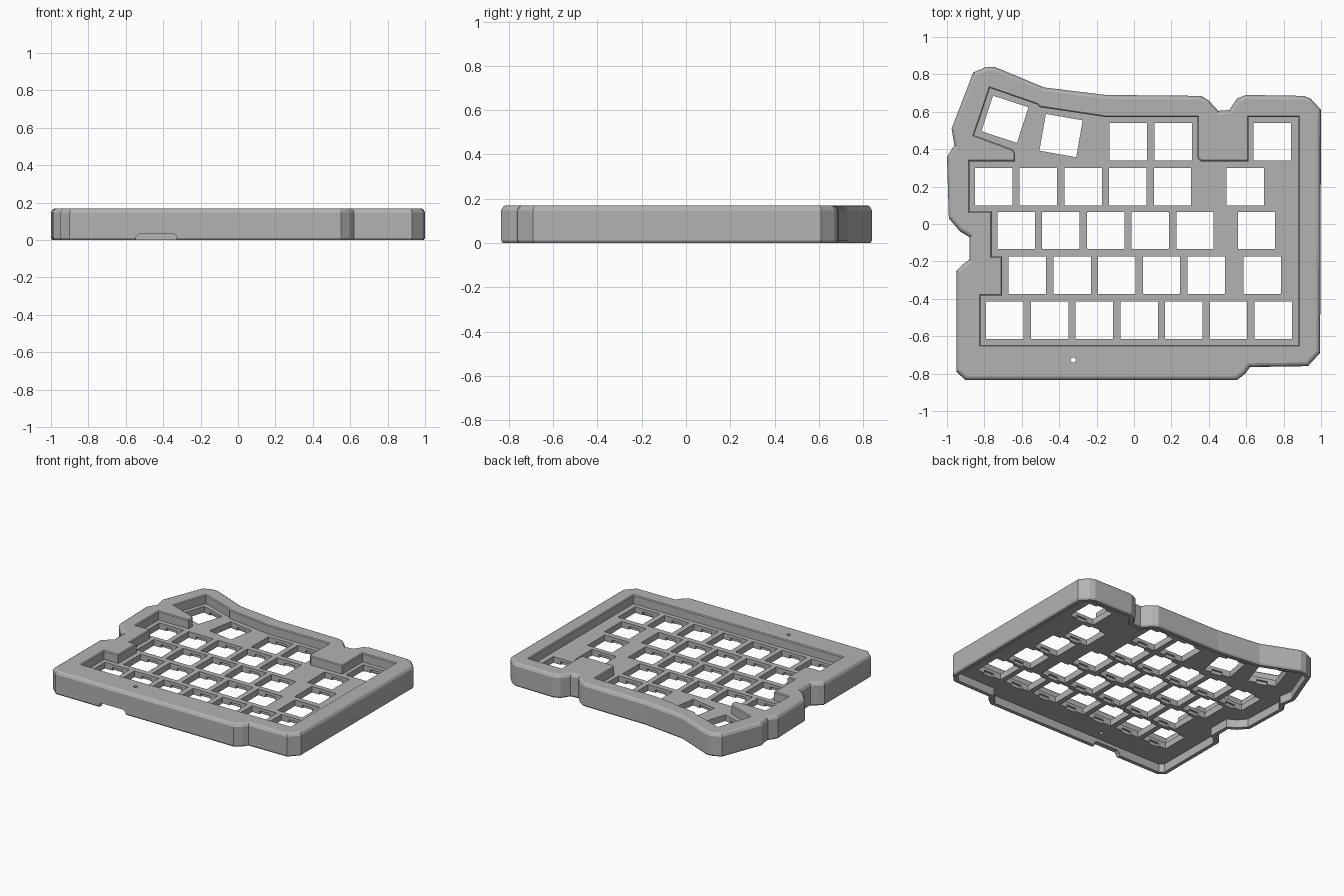
import bpy, bmesh
from math import radians, cos, sin, pi
from mathutils import Vector

old = bpy.data.objects.get("Cube")
if old:
    bpy.data.objects.remove(old, do_unlink=True)

HEIGHT, PLATE_TOP, PLATE_BOTTOM = 0.17, 0.105, 0.06
KEY, PITCH = 0.2, 0.239

grey = bpy.data.materials.new("case grey")
grey.use_nodes = True
grey.diffuse_color = (0.45, 0.45, 0.45, 1)
grey.node_tree.nodes["Principled BSDF"].inputs["Base Color"].default_value = (0.45, 0.45, 0.45, 1)


def inset(points, d):
    """Offset a clockwise outline inwards by d with mitred corners."""
    pts = [Vector(p) for p in points]
    result = []
    for i, p in enumerate(pts):
        a = (p - pts[i - 1]).normalized()
        b = (pts[(i + 1) % len(pts)] - p).normalized()
        n1, n2 = Vector((a.y, -a.x)), Vector((b.y, -b.x))
        result.append(p + (n1 + n2) * d / (1 + n1.dot(n2)))
    return result


def add_loft(bm, outline, levels):
    """Closed solid through copies of a clockwise outline at (z, inset) levels."""
    rings = [[bm.verts.new((p.x, p.y, z)) for p in inset(outline, d)] for z, d in levels]
    bm.faces.new(rings[0])
    bm.faces.new(rings[-1][::-1])
    for low, high in zip(rings, rings[1:]):
        for i in range(len(low)):
            bm.faces.new((low[i], low[i - 1], high[i - 1], high[i]))


def make_object(name, solids):
    bm = bmesh.new()
    for outline, levels in solids:
        add_loft(bm, outline, levels)
    bm.normal_update()
    mesh = bpy.data.meshes.new(name)
    bm.to_mesh(mesh)
    bm.free()
    mesh.materials.append(grey)
    obj = bpy.data.objects.new(name, mesh)
    bpy.context.collection.objects.link(obj)
    return obj


def cut(target, name, solids):
    cutter = make_object(name, solids)
    cutter.hide_render = True
    mod = target.modifiers.new(name, 'BOOLEAN')
    mod.operation, mod.solver, mod.object = 'DIFFERENCE', 'EXACT', cutter
    bpy.context.view_layer.objects.active = target
    bpy.ops.object.modifier_apply(modifier=mod.name)
    bpy.data.objects.remove(cutter, do_unlink=True)


def rectangle(x, y, w, h, degrees=0):
    c, s = cos(radians(degrees)), sin(radians(degrees))
    corners = [(-w / 2, -h / 2), (-w / 2, h / 2), (w / 2, h / 2), (w / 2, -h / 2)]
    return [(x + u * c - v * s, y + u * s + v * c) for u, v in corners]


# Outer shell outline, clockwise from the rear corner
outline = [(-.86, .81), (-.79, .84), (-.745, .84), (-.48, .73), (-.15, .69),
           (.36, .685), (.40, .66), (.45, .605), (.51, .61), (.55, .67),
           (.60, .69), (.91, .685), (.945, .67), (1, .61), (.995, -.69),
           (.93, -.76), (.62, -.765), (.595, -.80), (.55, -.835), (-.90, -.835),
           (-.95, -.79), (-.95, -.25), (-.92, -.22), (-.88, -.19), (-.88, -.07),
           (-.93, -.04), (-.99, .03), (-1, .36), (-.96, .42), (-.975, .51)]
case = make_object("keyboard_case", [(outline, [
    (0, .008), (.012, 0), (HEIGHT - .022, 0), (HEIGHT - .006, .009), (HEIGHT, .02)])])

# Stepped recess around the keys
recess = [(-.77, .727), (-.52, .64), (-.505, .625), (-.15, .572), (.34, .572),
          (.34, .352), (.357, .335), (.612, .335), (.612, .572),
          (.88, .572), (.88, -.647), (-.82, -.647), (-.82, -.383), (-.705, -.383),
          (-.705, -.173), (-.76, -.173), (-.76, .067), (-.88, .067), (-.88, .335),
          (-.635, .335), (-.635, .375), (-.65, .4), (-.855, .475)]
cut(case, "key_recess", [(recess, [
    (PLATE_TOP, 0), (HEIGHT - .006, 0), (HEIGHT + .01, -.016)])])

# Hollow underside
cut(case, "underside_cavity", [(outline, [(-.1, .035), (PLATE_BOTTOM, .035)])])

# Switch openings: (first x, y, count) rows, single keys and the two angled keys
rows = [(-.03, .44, 2), (-.75, .20, 5), (-.63, -.035, 5), (-.57, -.275, 5), (-.69, -.515, 7)]
keys = [(x + i * PITCH, y, 0) for x, y, n in rows for i in range(n)]
keys += [(.74, .44, 0), (.595, .20, 0), (.655, -.035, 0), (.685, -.275, 0)]
keys += [(-.69, .56, -18), (-.39, .473, -10)]
cut(case, "switch_holes", [(rectangle(x, y, KEY, KEY, a), [(0.02, 0), (.13, 0)])
                           for x, y, a in keys])

# Clip notches below each switch opening
cut(case, "clip_notches", [(rectangle(x, y, .08, KEY + .03, a), [(0.02, 0), (.083, 0)])
                           for x, y, a in keys])

# Cable opening in the front wall and reset pinhole
cut(case, "cable_opening", [(rectangle(-.437, -.84, .215, .14),
                             [(-.05, 0), (.02, 0), (.035, .018)])])
circle = [(-.325 + .014 * cos(-i * pi / 6), -.727 + .014 * sin(-i * pi / 6)) for i in range(12)]
cut(case, "reset_pinhole", [(circle, [(-.05, 0), (.25, 0)])])
